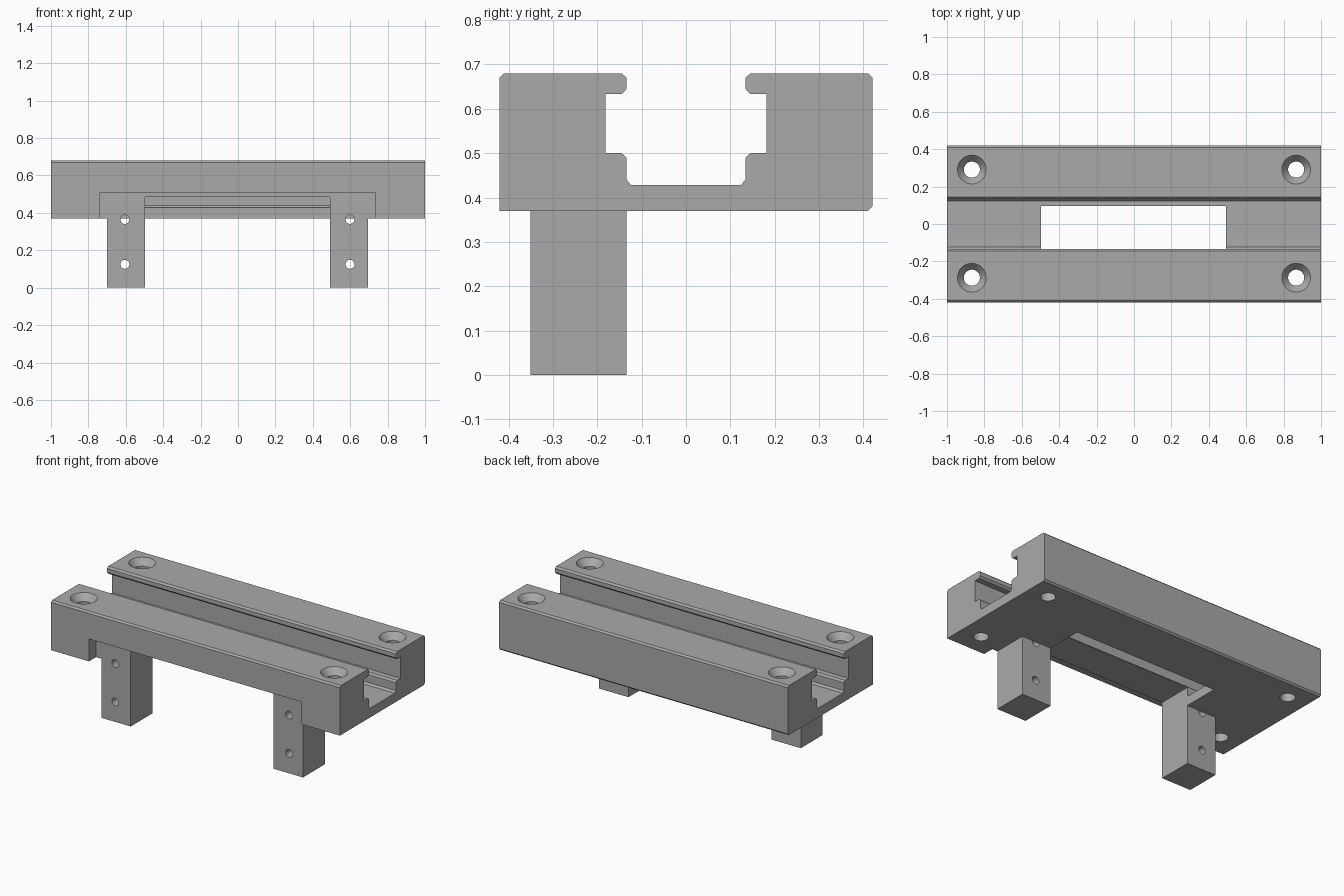
import bpy, bmesh, math
from mathutils import Matrix, Vector

if "Cube" in bpy.data.objects:
    bpy.data.objects.remove(bpy.data.objects["Cube"], do_unlink=True)

grey = bpy.data.materials.new("plain grey")
grey.use_nodes = True
GREY = (0.4, 0.4, 0.4, 1)
grey.diffuse_color = GREY
grey.node_tree.nodes["Principled BSDF"].inputs["Base Color"].default_value = GREY


def finish(name, bm):
    bmesh.ops.recalc_face_normals(bm, faces=bm.faces)
    mesh = bpy.data.meshes.new(name)
    bm.to_mesh(mesh)
    bm.free()
    mesh.materials.append(grey)
    ob = bpy.data.objects.new(name, mesh)
    bpy.context.collection.objects.link(ob)
    return ob


def box(name, x0, x1, y0, y1, z0, z1):
    bm = bmesh.new()
    size = Matrix.Diagonal((x1 - x0, y1 - y0, z1 - z0, 1))
    centre = Matrix.Translation(((x0 + x1) / 2, (y0 + y1) / 2, (z0 + z1) / 2))
    bmesh.ops.create_cube(bm, size=1, matrix=centre @ size)
    return finish(name, bm)


def lathe(name, profile, place):
    """Closed round body from (radius, height) pairs, turned about local z."""
    bm = bmesh.new()
    steps = 40
    rings = [[bm.verts.new(place @ Vector((r * math.cos(a), r * math.sin(a), h)))
              for a in (math.tau * i / steps for i in range(steps))]
             for r, h in profile]
    for low, high in zip(rings, rings[1:]):
        for i in range(steps):
            j = (i + 1) % steps
            bm.faces.new((low[i], low[j], high[j], high[i]))
    bm.faces.new(rings[0])
    bm.faces.new(rings[-1])
    return finish(name, bm)


def cut(ob, cutters):
    for c in cutters:
        c.hide_render = True
        mod = ob.modifiers.new("cut", 'BOOLEAN')
        mod.operation, mod.solver, mod.object = 'DIFFERENCE', 'EXACT', c
    graph = bpy.context.evaluated_depsgraph_get()
    graph.update()
    mesh = bpy.data.meshes.new_from_object(ob.evaluated_get(graph))
    ob.modifiers.clear()
    ob.data = mesh


# Slotted rail: half of the channel outline, mirrored for the other side
BASE, TOP, HALF = 0.37, 0.68, 0.42
half = [(HALF - 0.01, BASE), (HALF, BASE + 0.01), (HALF, TOP - 0.01), (HALF - 0.01, TOP),
        (0.145, TOP), (0.134, TOP - 0.01), (0.134, 0.645), (0.145, 0.633),
        (0.181, 0.633), (0.181, 0.5), (0.145, 0.5), (0.134, 0.49),
        (0.134, 0.44), (0.123, 0.428)]
front = [(-HALF, BASE)] + [(-y, z) for y, z in half[2:]]
outline = half + front[::-1]
bm = bmesh.new()
face = bm.faces.new([bm.verts.new((-1, y, z)) for y, z in outline])
ext = bmesh.ops.extrude_face_region(bm, geom=[face])["geom"]
bmesh.ops.translate(bm, vec=(2, 0, 0), verts=[v for v in ext if isinstance(v, bmesh.types.BMVert)])
rail = finish("slotted_rail", bm)

# Shallow front pocket and the window through floor and front wall
MID, LEG_FRONT, LEG_BACK = -0.003, -0.35, -0.134
rail_cutters = [
    box("pocket_cutter", MID - 0.735, MID + 0.735, -0.6, LEG_FRONT, 0.2, 0.51),
    box("window_cutter", MID - 0.495, MID + 0.495, -0.6, 0.095, 0.2, 0.485)]

# Countersunk mounting holes
for x in (-0.867, 0.867):
    for y in (-0.287, 0.291):
        rail_cutters.append(lathe("screw_cutter", [
            (0.043, BASE - 0.1), (0.043, TOP - 0.04), (0.077, TOP), (0.077, TOP + 0.1)],
            Matrix.Translation((x, y, 0))))

# Legs with two cross holes each
legs, leg_cutters = [], []
for side, name in ((-1, "right_leg"), (1, "left_leg")):
    xs = sorted((MID + side * 0.495, MID + side * 0.698))
    legs.append(box(name, *xs, LEG_FRONT, LEG_BACK, 0, BASE))
    for z, back in ((0.125, 0.0), (0.365, LEG_BACK + 0.001)):
        place = Matrix.Translation((MID + side * 0.602, 0, z)) @ Matrix.Rotation(math.pi / 2, 4, 'X')
        leg_cutters.append(lathe("cross_hole_cutter", [(0.024, -back), (0.024, 0.5)], place))

cut(rail, rail_cutters + [c for c in leg_cutters])
for leg in legs:
    cut(leg, leg_cutters)
for c in rail_cutters + leg_cutters:
    bpy.data.objects.remove(c, do_unlink=True)

# Smooth the round holes, keep the machined edges sharp
bpy.ops.object.select_all(action='DESELECT')
for ob in [rail] + legs:
    ob.select_set(True)
bpy.context.view_layer.objects.active = rail
bpy.ops.object.shade_smooth_by_angle(angle=math.radians(25))
